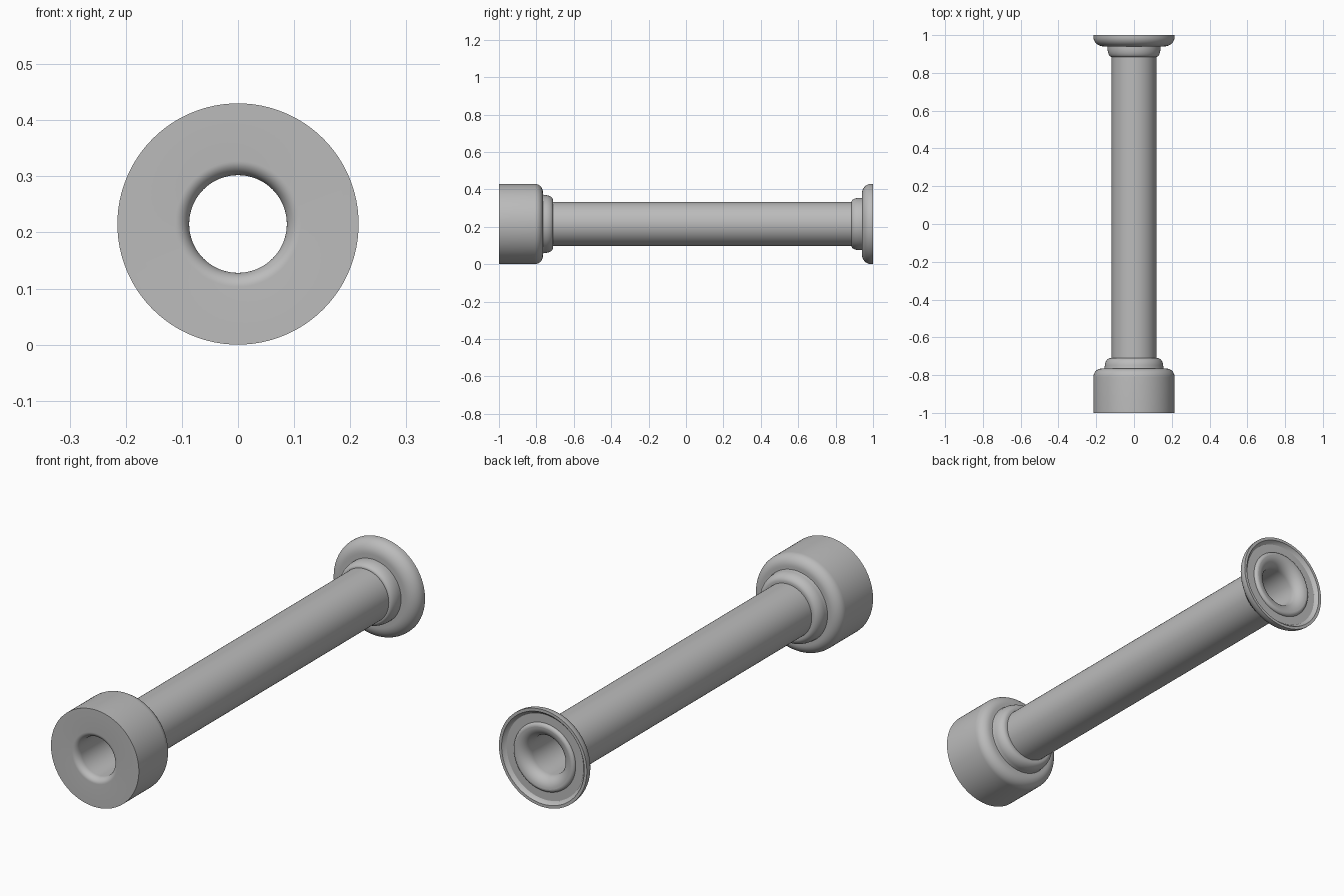
import bpy
import bmesh
from math import sin, cos, pi, radians

SEGMENTS = 96
AXIS_Z = 0.215      # height of the centre line
HEAD = 0.215        # radius of the head and the flange
BORE = 0.087
SHAFT = 0.118
HEAD_END, FLANGE_START = -0.71, 0.885

default = bpy.data.objects.get("Cube")
if default:
    bpy.data.objects.remove(default, do_unlink=True)

grey = bpy.data.materials.new("plain grey")
grey.use_nodes = True
grey.diffuse_color = (0.5, 0.5, 0.5, 1)
grey.node_tree.nodes["Principled BSDF"].inputs["Base Color"].default_value = grey.diffuse_color


def arc(y, r, ry, rr, start, end, steps=10):
    """Elliptical arc of (y, radius) points; 0 degrees points to +y, 90 outwards."""
    angles = [radians(start + (end - start) * i / steps) for i in range(steps + 1)]
    return [(y + ry * cos(a), r + rr * sin(a)) for a in angles]


def lathe(name, *profiles):
    """Turn each (y, radius) profile about the long axis."""
    bm = bmesh.new()
    for profile in profiles:
        rings = []
        for k in range(SEGMENTS):
            a = 2 * pi * k / SEGMENTS
            rings.append([bm.verts.new((r * cos(a), y, AXIS_Z + r * sin(a))) for y, r in profile])
        for k, ring in enumerate(rings):
            following = rings[(k + 1) % SEGMENTS]
            for i in range(len(profile) - 1):
                bm.faces.new((ring[i], ring[i + 1], following[i + 1], following[i]))
    mesh = bpy.data.meshes.new(name)
    bm.to_mesh(mesh)
    bm.free()
    mesh.materials.append(grey)
    obj = bpy.data.objects.new(name, mesh)
    bpy.context.collection.objects.link(obj)
    bpy.ops.object.select_all(action="DESELECT")
    obj.select_set(True)
    bpy.context.view_layer.objects.active = obj
    bpy.ops.object.shade_smooth_by_angle(angle=radians(28))


# Front head: flared bore mouth, flat face, rounded shoulder, small collar
lathe("front_head",
      [(HEAD_END, BORE)]
      + arc(-0.97, BORE + 0.025, 0.03, 0.025, 270, 180)
      + [(-1, HEAD)]
      + arc(-0.81, HEAD - 0.045, 0.045, 0.045, 90, 0)
      + [(-0.765, 0.157)]
      + arc(-0.755, 0.125, 0.045, 0.03, 90, 0)
      + [(HEAD_END, SHAFT)])

# Plain hollow shaft
lathe("shaft",
      [(HEAD_END, SHAFT), (FLANGE_START, SHAFT)],
      [(FLANGE_START, BORE), (HEAD_END, BORE)])

# Rear flange: small collar, bowl-shaped back, recessed ring and rounded bore mouth
lathe("rear_flange",
      [(FLANGE_START, SHAFT)]
      + arc(0.93, 0.12, 0.045, 0.02, 180, 90)
      + [(0.94, 0.14)]
      + arc(0.99, HEAD - 0.055, 0.05, 0.055, 180, 90)
      + [(1, HEAD), (1, 0.202), (0.99, 0.196), (0.985, 0.188), (0.985, 0.15)]
      + arc(0.985, 0.135, 0.013, 0.015, 90, 0)
      + arc(0.95, 0.135, 0.048, 0.135 - BORE, 360, 270)
      + [(FLANGE_START, BORE)])
